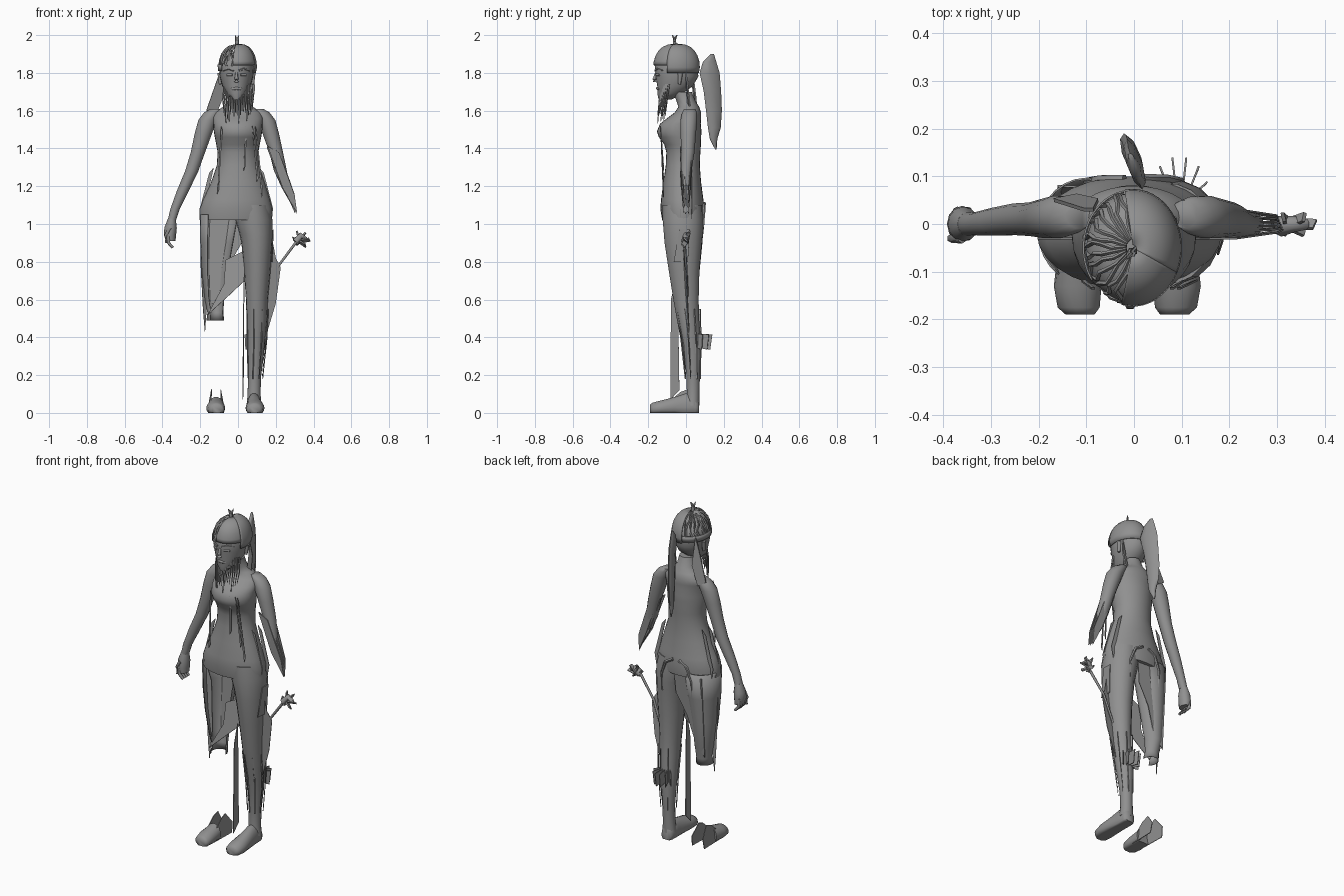
import bpy, bmesh, math, random
from mathutils import Vector

random.seed(4)
grey = bpy.data.materials.new("mid grey")
grey.diffuse_color = (0.28, 0.28, 0.28, 1)


def make(name, verts, faces, smooth=True, thick=0):
    me = bpy.data.meshes.new(name)
    me.from_pydata(verts, [], faces)
    bm = bmesh.new()
    bm.from_mesh(me)
    bmesh.ops.recalc_face_normals(bm, faces=bm.faces)
    bm.to_mesh(me)
    bm.free()
    me.materials.append(grey)
    ob = bpy.data.objects.new(name, me)
    bpy.context.collection.objects.link(ob)
    if thick:
        m = ob.modifiers.new("thickness", 'SOLIDIFY')
        m.thickness, m.offset = thick, 0
    if smooth:
        bpy.context.view_layer.objects.active = ob
        ob.select_set(True)
        bpy.ops.object.shade_smooth_by_angle(angle=math.radians(65))
        ob.select_set(False)
    return ob


def loft(name, rings, n=18, arc=None, along_y=False, **kw):
    """Rings are (height, centre a, centre b, radius a, radius b)."""
    a0, a1 = arc or (0, 360)
    cnt = n + 1 if arc else n
    vs = []
    for h, ca, cb, ra, rb in rings:
        for i in range(cnt):
            t = math.radians(a0 + (a1 - a0) * i / n)
            a, b = ca + ra * math.cos(t), cb + rb * math.sin(t)
            vs.append((a, h, max(0, b)) if along_y else (a, b, h))
    fs = []
    for r in range(len(rings) - 1):
        for i in range(n):
            j = (i + 1) % cnt
            fs.append((r * cnt + i, r * cnt + j, (r + 1) * cnt + j, (r + 1) * cnt + i))
    if not arc:
        last = (len(rings) - 1) * cnt
        fs += [tuple(range(cnt)), tuple(range(last, last + cnt))]
    return make(name, vs, fs, **kw)


def plate(name, pts, thick=0.004):
    return make(name, pts, [tuple(range(len(pts)))], smooth=False, thick=thick)


def rod(name, pts, r0, r1, n=5):
    """Tapered tube through a few points."""
    vs, fs = [], []
    for k, p in enumerate(pts):
        d = Vector(pts[min(k + 1, len(pts) - 1)]) - Vector(pts[max(k - 1, 0)])
        q = d.to_track_quat('Z', 'Y')
        r = r0 + (r1 - r0) * k / (len(pts) - 1)
        for i in range(n):
            t = 2 * math.pi * i / n
            vs.append(Vector(p) + q @ Vector((r * math.cos(t), r * math.sin(t), 0)))
    for k in range(len(pts) - 1):
        for i in range(n):
            j = (i + 1) % n
            fs.append((k * n + i, k * n + j, (k + 1) * n + j, (k + 1) * n + i))
    fs += [tuple(range(n)), tuple(range(len(vs) - n, len(vs)))]
    return make(name, vs, fs)


# Body
loft("torso", [
    (1.70, 0, -.02, .045, .05), (1.65, 0, 0, .05, .05), (1.62, 0, .015, .08, .055),
    (1.59, 0, .01, .125, .07), (1.56, 0, -.01, .132, .09), (1.53, 0, -.03, .13, .108),
    (1.49, 0, -.036, .128, .118), (1.46, 0, -.032, .123, .112), (1.42, 0, -.018, .115, .097),
    (1.38, 0, -.014, .108, .09), (1.31, 0, -.017, .112, .09), (1.22, 0, -.02, .143, .10),
    (1.13, -.008, -.02, .178, .112), (1.08, -.01, -.018, .194, .118), (1.02, -.012, -.016, .192, .11)], n=28)
loft("left_leg", [
    (1.1, .075, -.02, .09, .105), (1.02, .085, -.017, .098, .108), (.95, .095, -.015, .088, .104),
    (.9, .1, -.015, .082, .1), (.75, .102, -.01, .07, .082),
    (.6, .1, 0, .058, .068), (.5, .1, .01, .055, .06), (.4, .095, .025, .05, .053),
    (.3, .092, .035, .044, .046), (.2, .088, .038, .035, .036), (.1, .085, .038, .034, .034),
    (.04, .085, .035, .04, .036)])
loft("right_leg_shell", [
    (1.05, -.1, -.015, .1, .11), (.9, -.112, -.015, .085, .1), (.75, -.122, -.01, .068, .08),
    (.6, -.125, 0, .05, .06), (.53, -.12, 0, .04, .042), (.49, -.12, -.01, .045, .05)],
    arc=(0, 235), thick=.004)

# Feet: one complete, one open at the heel
foot = [(-.19, .085, .02, .03, .025), (-.175, .088, .02, .044, .035), (-.13, .09, .025, .05, .042),
        (-.06, .088, .03, .044, .055), (0, .085, .03, .038, .075), (.05, .085, .03, .038, .07),
        (.07, .085, .025, .028, .04)]
loft("left_foot", foot, along_y=True)
loft("right_shoe", [(y, -x - .028, z, a, b) for y, x, z, a, b in foot[:4]], along_y=True)
for s in (-1, 1):
    c = -.116 + s * .036
    plate("shoe_side", [(c, -.11, 0), (c + s * .004, .05, 0), (c, .06, .06), (c - s * .012, .01, .125),
                        (c - s * .01, -.03, .11), (c - s * .01, -.1, .05)])

# Arms
arm = [(1.61, .115, .02, .03, .03), (1.59, .135, .018, .045, .04), (1.55, .16, .015, .05, .045),
       (1.48, .183, .012, .046, .042), (1.38, .212, .01, .038, .036), (1.28, .245, .01, .035, .034),
       (1.18, .29, .005, .032, .03), (1.08, .333, 0, .025, .024), (1.02, .35, 0, .022, .025)]
loft("right_arm", [(z, -x, y, a, b) for z, x, y, a, b in arm], n=14)
loft("left_arm", [(z, x - .01, y, a * .95, b) for z, x, y, a, b in arm[:5]]
     + [(1.28, .225, .0, .034, .03), (1.2, .25, 0, .022, .024)], n=14)
for k in range(6):
    y, a = -.03 + k * .012, random.uniform(-.015, .015)
    plate("forearm_shard", [(.165 + a, y, 1.42 + a), (.225 + a, y, 1.38), (.30, y * .6, 1.16 + a),
                            (.313 - k * .002, y * .4, 1.05 + abs(a)), (.245 + a, y * .8, 1.19)])
loft("right_hand", [(1.03, -.35, 0, .02, .024), (.98, -.357, 0, .033, .036), (.94, -.36, 0, .032, .038),
                    (.91, -.355, 0, .024, .034)], n=12)
for k in range(4):
    rod("right_finger", [(-.37, -.028 + k * .018, .95), (-.368, -.028 + k * .018, .90),
                         (-.345, -.026 + k * .018, .875)], .011, .008, 6)
rod("right_thumb", [(-.36, -.03, .98), (-.383, -.03, .94), (-.38, -.03, .90)], .011, .008, 6)

# Head and face
hx, hy = -.008, -.05
loft("head", [
    (1.66, hx, -.11, .025, .035), (1.69, hx, -.085, .055, .067), (1.73, hx, -.058, .075, .094),
    (1.78, hx, -.048, .088, .113), (1.84, hx, hy, .092, .114), (1.88, hx, hy, .08, .10),
    (1.905, hx, hy, .05, .06)], n=24)
rod("nose", [(hx, -.158, 1.80), (hx, -.168, 1.765), (hx, -.166, 1.752)], .007, .014, 6)
rod("lips", [(hx - .025, -.14, 1.715), (hx, -.152, 1.718), (hx + .025, -.14, 1.715)], .008, .008, 6)
for s in (-1, 1):
    rod("brow", [(hx + s * .014, -.162, 1.812), (hx + s * .04, -.154, 1.822),
                 (hx + s * .07, -.122, 1.812)], .006, .004)
    rod("eye", [(hx + s * .02, -.155, 1.79), (hx + s * .052, -.140, 1.79)], .008, .006, 6)
    rod("ear", [(hx + s * .088, -.03, 1.80), (hx + s * .086, -.035, 1.74)], .014, .008, 6)


# Cap: flattened dome, solid on one half, open strands on the other
def dome_at(deg):
    t = math.radians(deg)
    return math.cos(t) ** .75, 1.83 + .122 * math.sin(t)


loft("cap_half", [(1.80, -.002, hy, .094, .116)] +
     [(dome_at(d)[1], -.002, hy, .1 * dome_at(d)[0], .121 * dome_at(d)[0]) for d in (0, 15, 30, 45, 60, 75, 89)],
     arc=(-25, 100), thick=.005)
loft("cap_front", [(dome_at(d)[1], -.002, hy, .1 * dome_at(d)[0], .121 * dome_at(d)[0])
                   for d in (5, 15, 30, 45, 60, 75, 89)], arc=(-104, -25), thick=.005)
loft("cap_rim", [(1.81, -.004, hy, .1, .118), (1.845, -.004, hy, .102, .12)], n=28, arc=(100, 215), thick=.004)
for k in range(13):
    ang = math.radians(105 + k * 12)
    pts = []
    for i in range(6):
        c, z = dome_at(5 + 16 * i)
        w = ang + random.uniform(-.1, .1)
        pts.append((.1 * c * math.cos(w), hy + .118 * c * math.sin(w), z - .004))
    rod("hair_strand", pts, .006, .004, 4)
rod("topknot", [(-.005, hy - .01, 1.93), (-.005, hy - .01, 1.975)], .011, .009, 6)
for s in (-1, 1):
    plate("topknot_tip", [(-.005 - s * .006, hy - .01, 1.96), (-.005 + s * .010, hy - .01, 1.965),
                          (-.005 + s * .010, hy - .01 + s * .012, 2.0), (-.005, hy - .01, 1.985)], .006)

# Ponytail, slanted sideways towards its tip
tail = loft("ponytail", [
    (1.9, 0, .14, .006, .008), (1.86, 0, .125, .014, .035), (1.80, .003, .125, .017, .053),
    (1.70, .003, .14, .018, .046), (1.60, 0, .148, .017, .042), (1.51, 0, .15, .015, .034),
    (1.45, 0, .146, .013, .02), (1.395, 0, .158, .004, .004)], n=8)
for v in tail.data.vertices:
    v.co.x -= .3 * (v.co.y - .12)

# Hanging strands below the chin and side locks
for k in range(18):
    x = -.08 + k * .0094
    y = -.12 + .04 * (x / .08) ** 2
    rod("chin_strand", [(x * .9, y - .01, 1.74), (x, y - .02, 1.66),
                        (x * .9, y - .03, 1.60 - random.random() * .07)], .006, .002, 4)
plate("right_side_lock", [(-.085, .03, 1.84), (-.105, .03, 1.78), (-.168, .05, 1.60), (-.12, .06, 1.57),
                          (-.075, .05, 1.68)], .008)
plate("left_side_lock", [(.08, .0, 1.80), (.09, .01, 1.72), (.075, .02, 1.62), (.055, .01, 1.64)], .008)

# Chest cords and hip straps
for x0, x1, z1 in ((.04, .03, 1.30), (.075, .10, 1.24), (.09, .125, 1.16), (-.09, -.11, 1.18)):
    plate("chest_cord", [(x0, -.135, 1.52), (x0 + .008, -.135, 1.50), (x1 + .008, -.118, z1),
                         (x1, -.12, z1 - .02)])
for s in (-1, 1):
    x = -.008
    for y in (-.03, .03):
        plate("hip_strap", [(x + s * .12, y, 1.30), (x + s * .145, y, 1.27), (x + s * .194, y, 1.08),
                            (x + s * .18, y, 1.0), (x + s * .165, y, 1.1)])
    rod("back_fold", [(s * .02, .095, 1.11), (s * .07, .095, 1.08), (s * .10, .09, 1.0),
                      (s * .10, .08, .9)], .010, .006)

# Torn skirt pieces around the right leg
plate("skirt_outer_strip", [(-.2, -.02, 1.02), (-.198, -.02, .8), (-.185, -.02, .55), (-.175, -.02, .43),
                            (-.162, -.01, .62), (-.175, .0, .9)])
plate("skirt_lower_panel", [(-.16, -.05, .52), (-.05, -.06, .62), (.035, -.04, .70), (.035, -.02, .86),
                            (-.065, -.02, .81), (-.075, -.03, .68)])
plate("skirt_back_panel", [(-.16, .08, 1.03), (.03, .07, 1.03), (.02, .065, .9), (-.05, .06, .78),
                           (-.10, .05, .62), (-.16, .05, .55)])

# Left thigh flap, rod and flower-like grip
plate("thigh_flap", [(.17, -.02, .98), (.2, -.01, .82), (.226, 0, .77), (.2, .01, .58), (.14, .02, .38), (.145, 0, .6)])
plate("thigh_patch", [(.186, -.035, .97), (.186, .02, .97), (.182, .01, .8), (.176, -.065, .8)])
rod("grip_rod", [(.14, .01, .58), (.215, 0, .78), (.32, -.01, .92)], .006, .008, 6)
rod("grip_core", [(.305, -.005, .905), (.335, 0, .94), (.36, 0, .92)], .022, .012, 6)
for a in range(0, 360, 60):
    t = math.radians(a)
    c, s = math.cos(t), math.sin(t)
    plate("grip_petal", [(.32, -.01, .915), (.335 + .04 * c, -.01 + .018 * s, .925 + .035 * s),
                         (.335 + .048 * c, .008 + .018 * s, .92 + .045 * s - .01 * c), (.325, .012, .90)], .008)
plate("thin_blade", [(.025, -.082, .07), (.028, -.035, .12), (.03, -.04, .45), (.032, -.05, .72), (.03, -.08, .6)])

# Fanned plates behind the left calf
for k in range(6):
    t = math.radians(25 + k * 26)
    c, s = math.cos(t), math.sin(t)
    plate("calf_fan", [(.095 + .03 * c, .05 + .02 * s, .42), (.095 + .065 * c, .05 + .092 * s, .415),
                       (.095 + .06 * c, .05 + .08 * s, .335), (.095 + .03 * c, .05 + .02 * s, .345)])

# Long strips on the left leg
for k in range(7):
    t = math.radians(-150 + k * 45)
    c, s = math.cos(t), math.sin(t)
    plate("leg_strip", [(.1 + .062 * c, .01 + .068 * s, .55), (.1 + .056 * c, .025 + .056 * s, .4),
                        (.09 + .042 * c, .036 + .042 * s, .18), (.095 + .055 * c, .03 + .05 * s, .36)], .006)
